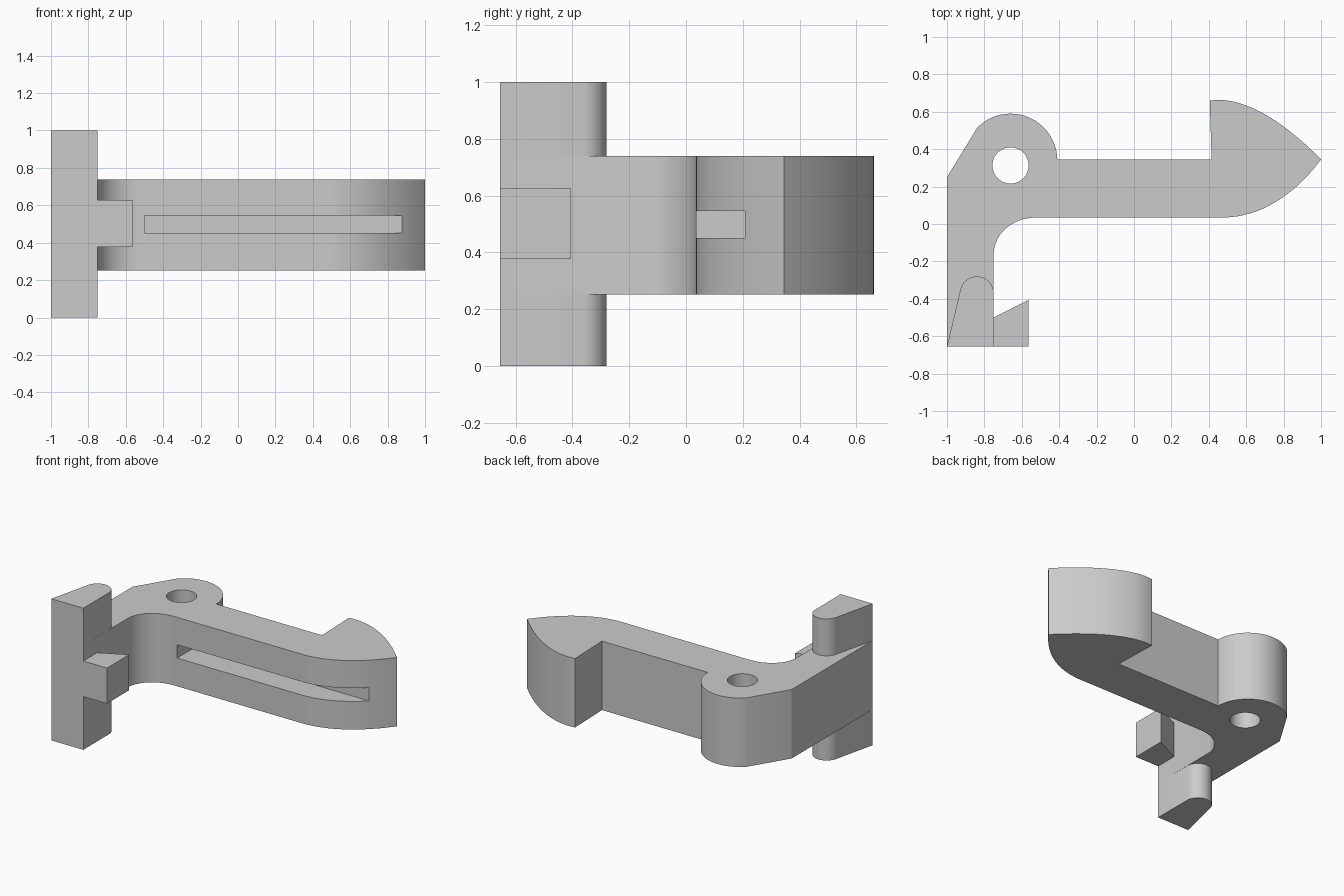
import bpy, math
from mathutils import Vector
from mathutils.geometry import interpolate_bezier

cube = bpy.data.objects.get("Cube")
if cube:
    bpy.data.objects.remove(cube)

grey = bpy.data.materials.new("light_grey")
grey.use_nodes = True
colour = (0.6, 0.6, 0.6, 1)
grey.diffuse_color = colour
grey.node_tree.nodes["Principled BSDF"].inputs["Base Color"].default_value = colour


def arc(cx, cy, r, start, end, n=24):
    angles = [math.radians(start + (end - start) * i / n) for i in range(n + 1)]
    return [(cx + r * math.cos(a), cy + r * math.sin(a)) for a in angles]


def curve(*controls, n=20):
    points = [Vector((x, y, 0)) for x, y in controls]
    return [(p.x, p.y) for p in interpolate_bezier(*points, n)]


def extrude(name, outline, z0, z1):
    """Solid prism from a counter-clockwise outline."""
    n = len(outline)
    verts = [(x, y, z) for z in (z0, z1) for x, y in outline]
    faces = [tuple(reversed(range(n))), tuple(range(n, 2 * n))]
    faces += [(i, (i + 1) % n, n + (i + 1) % n, n + i) for i in range(n)]
    mesh = bpy.data.meshes.new(name)
    mesh.from_pydata(verts, [], faces)
    mesh.materials.append(grey)
    obj = bpy.data.objects.new(name, mesh)
    bpy.context.collection.objects.link(obj)
    return obj


def combine(target, other, operation):
    mod = target.modifiers.new(other.name, "BOOLEAN")
    mod.object, mod.operation, mod.solver = other, operation, "EXACT"
    bpy.context.view_layer.objects.active = target
    bpy.ops.object.modifier_apply(modifier=mod.name)
    bpy.data.objects.remove(other)


# Bent arm with pointed head and rounded pivot boss
outline = [(-1, -0.655), (-0.75, -0.655)]
outline += curve((-0.75, -0.15), (-0.74, -0.04), (-0.64, 0.035), (-0.52, 0.035))
outline += curve((0.45, 0.035), (0.68, 0.025), (0.87, 0.17), (1, 0.345))
outline += curve((1, 0.345), (0.83, 0.52), (0.6, 0.69), (0.405, 0.66))[1:]
outline += [(0.415, 0.345)]
outline += arc(-0.66, 0.34, 0.25, 1, 135)
outline += [(-1, 0.25)]
arm = extrude("latch_arm", outline, 0.252, 0.739)

# Full-height foot with a rounded back
foot = [(-1, -0.655), (-0.75, -0.655)] + arc(-0.84, -0.37, 0.09, 8, 168)
combine(arm, extrude("foot", foot, 0, 1), "UNION")

# Small barbed hook
hook = [(-0.8, -0.655), (-0.565, -0.655), (-0.565, -0.407), (-0.75, -0.5), (-0.8, -0.5)]
combine(arm, extrude("hook", hook, 0.376, 0.627), "UNION")

# Pivot hole and long front slot
combine(arm, extrude("pivot_hole", arc(-0.66, 0.313, 0.097, 0, 350, 35), -0.1, 1.1), "DIFFERENCE")
slot = [(-0.5, -0.1), (1.1, -0.1), (1.1, 0.208), (-0.5, 0.208)]
combine(arm, extrude("slot", slot, 0.451, 0.545), "DIFFERENCE")

# Smooth curves, sharp corners
bpy.ops.object.select_all(action="DESELECT")
arm.select_set(True)
bpy.context.view_layer.objects.active = arm
bpy.ops.object.shade_smooth_by_angle(angle=math.radians(25))
